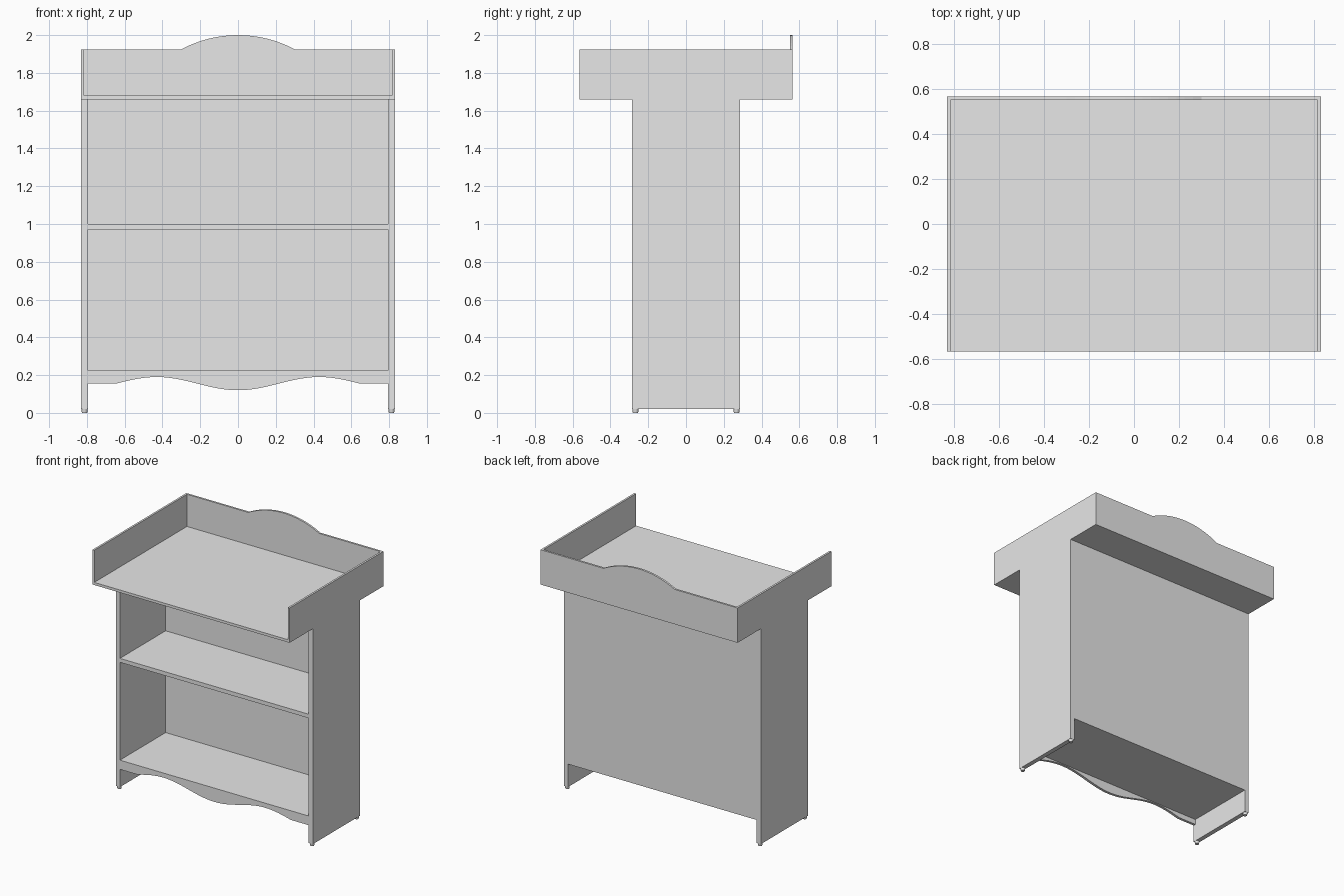
import bpy, bmesh, math
from mathutils import Matrix

cube = bpy.data.objects.get("Cube")
if cube:
    bpy.data.objects.remove(cube, do_unlink=True)

paint = bpy.data.materials.new("light_grey")
paint.use_nodes = True
GREY = (0.8, 0.8, 0.8, 1)
paint.diffuse_color = GREY
paint.node_tree.nodes["Principled BSDF"].inputs["Base Color"].default_value = GREY


def add_object(name, bm):
    bmesh.ops.recalc_face_normals(bm, faces=bm.faces)
    mesh = bpy.data.meshes.new(name)
    bm.to_mesh(mesh)
    bm.free()
    mesh.materials.append(paint)
    obj = bpy.data.objects.new(name, mesh)
    bpy.context.collection.objects.link(obj)
    return obj


def board(name, x, y, z):
    """Flat board given by its (low, high) range on each axis."""
    bm = bmesh.new()
    bmesh.ops.create_cube(bm, size=1)
    for v in bm.verts:
        v.co = [r[0] if c < 0 else r[1] for c, r in zip(v.co, (x, y, z))]
    return add_object(name, bm)


def cut_board(name, outline, y):
    """Board cut to an x-z outline and extruded from y[0] to y[1]."""
    bm = bmesh.new()
    face = bm.faces.new([bm.verts.new((px, y[0], pz)) for px, pz in outline])
    new = bmesh.ops.extrude_face_region(bm, geom=[face])["geom"]
    verts = [g for g in new if isinstance(g, bmesh.types.BMVert)]
    bmesh.ops.translate(bm, verts=verts, vec=(0, y[1] - y[0], 0))
    return add_object(name, bm)


def foot(name, x, y):
    bm = bmesh.new()
    bmesh.ops.create_cone(bm, cap_ends=True, segments=16, radius1=0.014,
                          radius2=0.017, depth=FOOT,
                          matrix=Matrix.Translation((x, y, FOOT / 2)))
    return add_object(name, bm)


W, D, CASE = 0.83, 0.565, 0.285      # half width, tray half depth, case half depth
IN = 0.795                           # inner face of the case sides
FOOT, TRAY, RIM = 0.02, 1.66, 1.925  # heights
T = 0.015                            # tray wall thickness
FLOOR = TRAY + 0.02
BACK = CASE - 0.02
SHELF = 0.195

# Case sides, feet and tray sides
for side, s in (("left", 1), ("right", -1)):
    board(side + "_side", sorted((s * IN, s * W)), (-CASE, CASE), (FOOT, TRAY))
    board(side + "_tray_wall", sorted((s * (W - T), s * W)), (-D, D - T), (FLOOR, RIM))
    for end, e in (("front", -1), ("back", 1)):
        foot(f"{end}_{side}_foot", s * (IN + W) / 2, e * (CASE - 0.0175))

# Back panel and shelves
board("back_panel", (-IN, IN), (BACK, CASE), (SHELF, TRAY))
for name, z in (("bottom_shelf", SHELF), ("middle_shelf", 0.97)):
    board(name, (-IN, IN), (-CASE, BACK), (z, z + 0.03))

# Wavy apron under the bottom shelf
wave = 0.645
curve = [(x, 0.155 - 0.035 * math.cos(math.pi * x / 0.43))
         for x in (-wave + 2 * wave * i / 36 for i in range(37))]
cut_board("apron", [(-IN, SHELF), (-IN, 0.155)] + curve + [(IN, 0.155), (IN, SHELF)],
          (-CASE, -CASE + 0.02))

# Tray floor and arched back board
board("tray_floor", (-W, W), (-D, D - T), (TRAY, FLOOR))
half, rise = 0.3, 2 - RIM
radius = (half ** 2 + rise ** 2) / (2 * rise)
arch = [(x, 2 - radius + math.sqrt(radius ** 2 - x ** 2))
        for x in (-half + 2 * half * i / 16 for i in range(17))]
cut_board("tray_back", [(-W, TRAY), (-W, RIM)] + arch + [(W, RIM), (W, TRAY)], (D - T, D))
